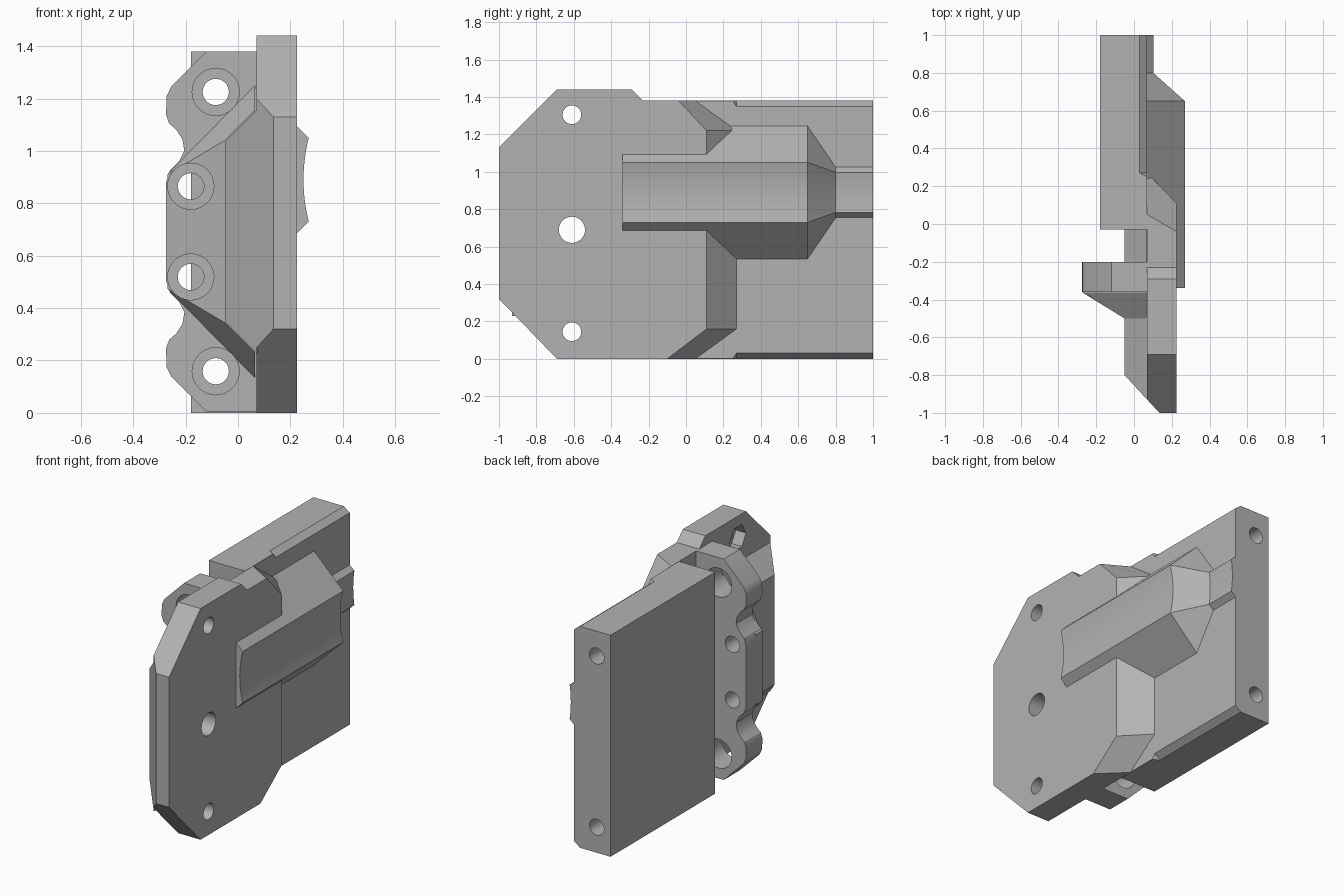
import bpy, bmesh, math
from mathutils import Vector, Matrix

if "Cube" in bpy.data.objects:
    bpy.data.objects.remove(bpy.data.objects["Cube"])

grey = bpy.data.materials.new("plain grey")
grey.use_nodes = True
grey.diffuse_color = (0.45, 0.45, 0.45, 1)
grey.node_tree.nodes["Principled BSDF"].inputs["Base Color"].default_value = grey.diffuse_color

MID = 0.692  # height of the mirror plane


def make(name, bm):
    bmesh.ops.recalc_face_normals(bm, faces=bm.faces)
    mesh = bpy.data.meshes.new(name)
    bm.to_mesh(mesh)
    bm.free()
    mesh.materials.append(grey)
    obj = bpy.data.objects.new(name, mesh)
    bpy.context.collection.objects.link(obj)
    return obj


def loft(name, rings):
    """Skin a row of equal-length point rings and cap both ends."""
    bm = bmesh.new()
    rows = [[bm.verts.new(p) for p in ring] for ring in rings]
    n = len(rows[0])
    for a, b in zip(rows, rows[1:]):
        for i in range(n):
            j = (i + 1) % n
            bm.faces.new((a[i], a[j], b[j], b[i]))
    bm.faces.new(rows[0])
    bm.faces.new(rows[-1])
    return make(name, bm)


def hull(name, points):
    bm = bmesh.new()
    for p in points:
        bm.verts.new(p)
    res = bmesh.ops.convex_hull(bm, input=bm.verts)
    junk = {g for g in res["geom_interior"] if isinstance(g, bmesh.types.BMVert)}
    bmesh.ops.delete(bm, geom=list(junk), context='VERTS')
    bmesh.ops.dissolve_limit(bm, angle_limit=0.01, verts=bm.verts, edges=bm.edges)
    return make(name, bm)


def rod(axis, start, end, a, b, radius, sides=32):
    """Cutter along x or y; a, b are the other two coordinates."""
    bm = bmesh.new()
    bmesh.ops.create_cone(bm, cap_ends=True, segments=sides, radius1=radius,
                          radius2=radius, depth=end - start)
    mid = (start + end) / 2
    if axis == 'X':
        spot, turn = Vector((mid, a, b)), Matrix.Rotation(math.pi / 2, 4, 'Y')
    else:
        spot, turn = Vector((a, mid, b)), Matrix.Rotation(math.pi / 2, 4, 'X')
    bmesh.ops.transform(bm, matrix=Matrix.Translation(spot) @ turn, verts=bm.verts)
    cutter = make("cutter", bm)
    cutter.hide_render = True
    return cutter


def combine(obj, others, op='DIFFERENCE'):
    for other in others:
        mod = obj.modifiers.new("combine", 'BOOLEAN')
        mod.operation, mod.solver, mod.object = op, 'EXACT', other
    graph = bpy.context.evaluated_depsgraph_get()
    graph.update()
    baked = bpy.data.meshes.new_from_object(obj.evaluated_get(graph))
    obj.modifiers.clear()
    obj.data = baked
    for other in others:
        bpy.data.objects.remove(other)


def both(z):
    return (z, 2 * MID - z)


# Main side plate with a sloped rear end
def plate_ring(x, low, end, high):
    yz = [(-1, .32), (-.69, 0), (low, 0), (end, .16), (end, 1.22), (high, 1.38),
          (-.23, 1.38), (-.29, 1.44), (-.69, 1.44), (-1, 1.13)]
    return [(x, y, z) for y, z in yz]


plate = loft("side_plate", [plate_ring(.07, .05, .27, .05), plate_ring(.225, -.1, .11, -.04)])
bm = bmesh.new()
bm.from_mesh(plate.data)
cut = bmesh.ops.bisect_plane(bm, geom=bm.verts[:] + bm.edges[:] + bm.faces[:],
                             plane_co=(.135, -1, 0), plane_no=(-.2, -.185, 0), clear_outer=True)
rim = [g for g in cut["geom_cut"] if isinstance(g, bmesh.types.BMEdge)]
bmesh.ops.contextual_create(bm, geom=rim)
bmesh.ops.recalc_face_normals(bm, faces=bm.faces)
bm.to_mesh(plate.data)
bm.free()
combine(plate, [rod('X', -.2, .4, -.61, z, .05) for z in (.145, 1.305)]
        + [rod('X', -.2, .4, -.61, .69, .07)]
        + [rod('X', 0, .14, -.61, z, .08, 6) for z in (.145, 1.305)])

# Tapered boss behind the plate
boss = hull("inner_boss", [(x, y, z) for x, front, top in
                           ((-.05, -.8, 1.035), (.07, -.93, 1.155), (.075, -.93, 1.155))
                           for y in (front, -.02) for z in both(top)])
combine(boss, [rod('X', -.3, .2, -.61, .69, .07)])

# Rear block, chamfered along its outer long edges
def block_ring(y, c):
    xz = [(-.18, 0), (.07 - c, 0), (.07, c * .75), (.07, 1.38 - c * .75), (.07 - c, 1.38), (-.18, 1.38)]
    return [(x, y, z) for x, z in xz]


block = loft("rear_block", [block_ring(-.03, .002), block_ring(.25, .002),
                            block_ring(.27, .04), block_ring(1, .04)])
combine(block, [rod('Y', -.2, 1.2, -.085, z, .05) for z in both(1.225)])

# Wavy bolt flange
wave = [(-.12, 1.38), (-.255, 1.245), (-.272, 1.21), (-.275, 1.14), (-.263, 1.105),
        (-.235, 1.08), (-.212, 1.045), (-.205, 1.0), (-.225, .96), (-.26, .925), (-.275, .88)]
edge = [(.07, 1.38)] + wave
edge += [(x, 2 * MID - z) for x, z in reversed(edge)]
flange = loft("bolt_flange", [[(x, y, z) for x, z in edge] for y in (-.2, -.36)])

# Wedge gusset joining flange and boss
gusset = hull("gusset", [(x, y, z) for x, y, top in
                         ((-.27, -.365, .91), (-.27, -.3, .91), (.065, -.365, 1.25),
                          (.065, -.3, 1.25), (-.05, -.5, 1.04), (.065, -.5, 1.155))
                         for z in both(top)])
combine(flange, [gusset], 'UNION')
combine(flange, [rod('Y', -.7, 0, -.085, z, .09) for z in both(1.225)]
        + [rod('Y', -.7, 0, -.18, z, .05) for z in both(.865)]
        + [rod('Y', -.7, -.355, -.18, z, .088) for z in both(.865)])

# Outer ridge with a concave face, stepping down at the rear
def ridge_ring(y, x_out, z_base, z_out, dip):
    c = .89
    ring = [(.065, y, c - z_base)]
    for i in range(13):
        t = i / 6 - 1
        ring.append((x_out - dip * (1 - t * t), y, c + z_out * t))
    return ring + [(.065, y, c + z_base)]


loft("outer_ridge", [ridge_ring(-.34, .27, .36, .16, .02), ridge_ring(.65, .27, .36, .16, .02),
                     ridge_ring(.8, .102, .14, .107, .008), ridge_ring(1, .102, .14, .107, .008)])

# Smooth the rounded faces and keep edges crisp
for obj in bpy.context.collection.objects:
    if obj.type == 'MESH' and grey.name in obj.data.materials:
        obj.data.shade_smooth()
        obj.data.set_sharp_from_angle(angle=math.radians(25))
